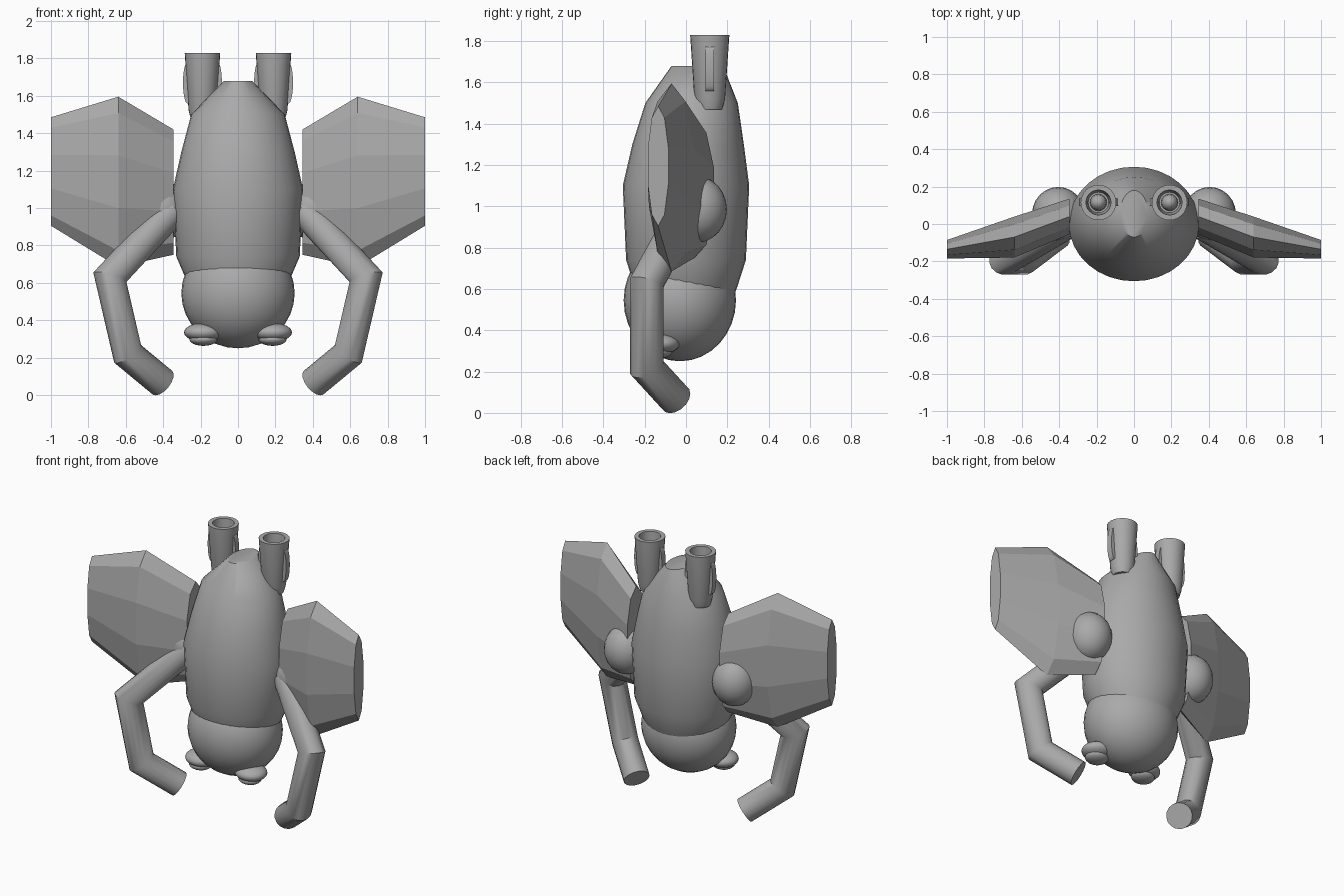
import bpy, bmesh, math
from mathutils import Vector

if "Cube" in bpy.data.objects:
    bpy.data.objects.remove(bpy.data.objects["Cube"])

grey = bpy.data.materials.new("plain grey")
grey.diffuse_color = (0.4, 0.4, 0.4, 1)
grey.use_nodes = True
grey.node_tree.nodes["Principled BSDF"].inputs["Base Color"].default_value = grey.diffuse_color


def finish(ob, smooth):
    """Give the part its colour and shading."""
    ob.data.materials.clear()
    ob.data.materials.append(grey)
    if smooth:
        bpy.ops.object.select_all(action='DESELECT')
        ob.select_set(True)
        bpy.context.view_layer.objects.active = ob
        bpy.ops.object.shade_smooth_by_angle(angle=math.radians(smooth))
    return ob


def loft(name, rings, smooth=0):
    """Skin a list of point rings and cap both ends."""
    bm = bmesh.new()
    loops = [[bm.verts.new(p) for p in r] for r in rings]
    n = len(loops[0])
    for a, b in zip(loops, loops[1:]):
        for i in range(n):
            j = (i + 1) % n
            bm.faces.new((a[i], a[j], b[j], b[i]))
    bm.faces.new(loops[0][::-1])
    bm.faces.new(loops[-1])
    bmesh.ops.recalc_face_normals(bm, faces=bm.faces)
    me = bpy.data.meshes.new(name)
    bm.to_mesh(me)
    bm.free()
    ob = bpy.data.objects.new(name, me)
    bpy.context.collection.objects.link(ob)
    return finish(ob, smooth)


def ring(c, u, v, n, start=0):
    """Ellipse of n points round c with half-axis vectors u and v."""
    c, u, v = Vector(c), Vector(u), Vector(v)
    ts = [start + 2 * math.pi * i / n for i in range(n)]
    return [c + u * math.cos(t) + v * math.sin(t) for t in ts]


def flat_ring(x, y, z, rx, ry, n):
    return ring((x, y, z), (rx, 0, 0), (0, ry, 0), n)


def ellipsoid(name, c, r, seg=24):
    bpy.ops.mesh.primitive_uv_sphere_add(segments=seg, ring_count=seg // 2, radius=1)
    ob = bpy.context.object
    ob.name = name
    for v in ob.data.vertices:
        v.co = Vector(c) + Vector(a * b for a, b in zip(v.co, r))
    return finish(ob, 60)


def tube(name, path, r, n=16):
    """Sweep a circle along a path with mitred bends."""
    pts = [Vector(p) for p in path]
    d = [(b - a).normalized() for a, b in zip(pts, pts[1:])]
    u = d[0].cross(Vector((0, 1, 0))).normalized() * r
    v = d[0].cross(u)
    rings = [ring(pts[0], u, v, n)]
    for i in range(1, len(pts)):
        # slide the last ring along its segment on to the mitre plane
        nrm = d[i - 1] if i == len(pts) - 1 else (d[i - 1] + d[i]).normalized()
        k = d[i - 1]
        rings.append([p + k * ((pts[i] - p).dot(nrm) / k.dot(nrm)) for p in rings[-1]])
    return loft(name, rings, 40)


# body: z, centre y, half width, half depth
profile = [(0.48, 0, 0.2, 0.19), (0.60, 0, 0.27, 0.245), (0.74, 0, 0.33, 0.29),
           (1.10, 0, 0.348, 0.306), (1.30, 0.01, 0.303, 0.27),
           (1.50, 0.027, 0.25, 0.224), (1.68, 0.055, 0.075, 0.125)]
loft("body", [flat_ring(0, y, z, rx, ry, 32) for z, y, rx, ry in profile], 50)

# head under the body
ellipsoid("head", (0, -0.03, 0.545), (0.303, 0.272, 0.295), 32)

for side, s in (("left", -1), ("right", 1)):
    # eye with a smaller lens below
    ellipsoid(side + "_eye", (s * 0.185, -0.125, 0.335), (0.104, 0.095, 0.05))
    ellipsoid(side + "_eye_lens", (s * 0.185, -0.135, 0.298), (0.075, 0.07, 0.035))

    # ten-sided wing: x, centre y, centre z, half depth, half height
    sections = [(0.345, 0.04, 1.085, 0.10, 0.335), (0.64, -0.07, 1.14, 0.115, 0.455),
                (1.0, -0.135, 1.195, 0.052, 0.29)]
    loft(side + "_wing", [ring((s * x, y, z), (0, hy, 0), (0, 0, hz), 10, math.pi / 2)
                          for x, y, z, hy, hz in sections])

    # shoulder ball
    ellipsoid(side + "_shoulder", (s * 0.405, 0.055, 0.985), (0.14, 0.143, 0.16))

    # bent arm
    tube(side + "_arm", [(s * 0.36, 0, 0.98), (s * 0.685, -0.19, 0.63),
                         (s * 0.59, -0.19, 0.22), (s * 0.405, -0.05, 0.067)], 0.082)

    # hollow nozzle on top: radius, z
    jx, jy = s * 0.19, 0.115
    shape = [(0.06, 1.47), (0.074, 1.52), (0.095, 1.83), (0.067, 1.83), (0.055, 1.66)]
    loft(side + "_nozzle", [flat_ring(jx, jy, z, r, r, 24) for r, z in shape], 40)
    ellipsoid(side + "_nozzle_core", (jx, jy, 1.68), (0.045, 0.045, 0.06), 16)

    # rounded fins on both sides of the nozzle
    for where, f in (("inner", -s), ("outer", s)):
        loft(side + "_" + where + "_nozzle_fin",
             [ring((jx + f * 0.08, jy + h, 1.67), (0.024, 0, 0), (0, 0, 0.112), 20)
              for h in (-0.02, 0.02)], 40)
